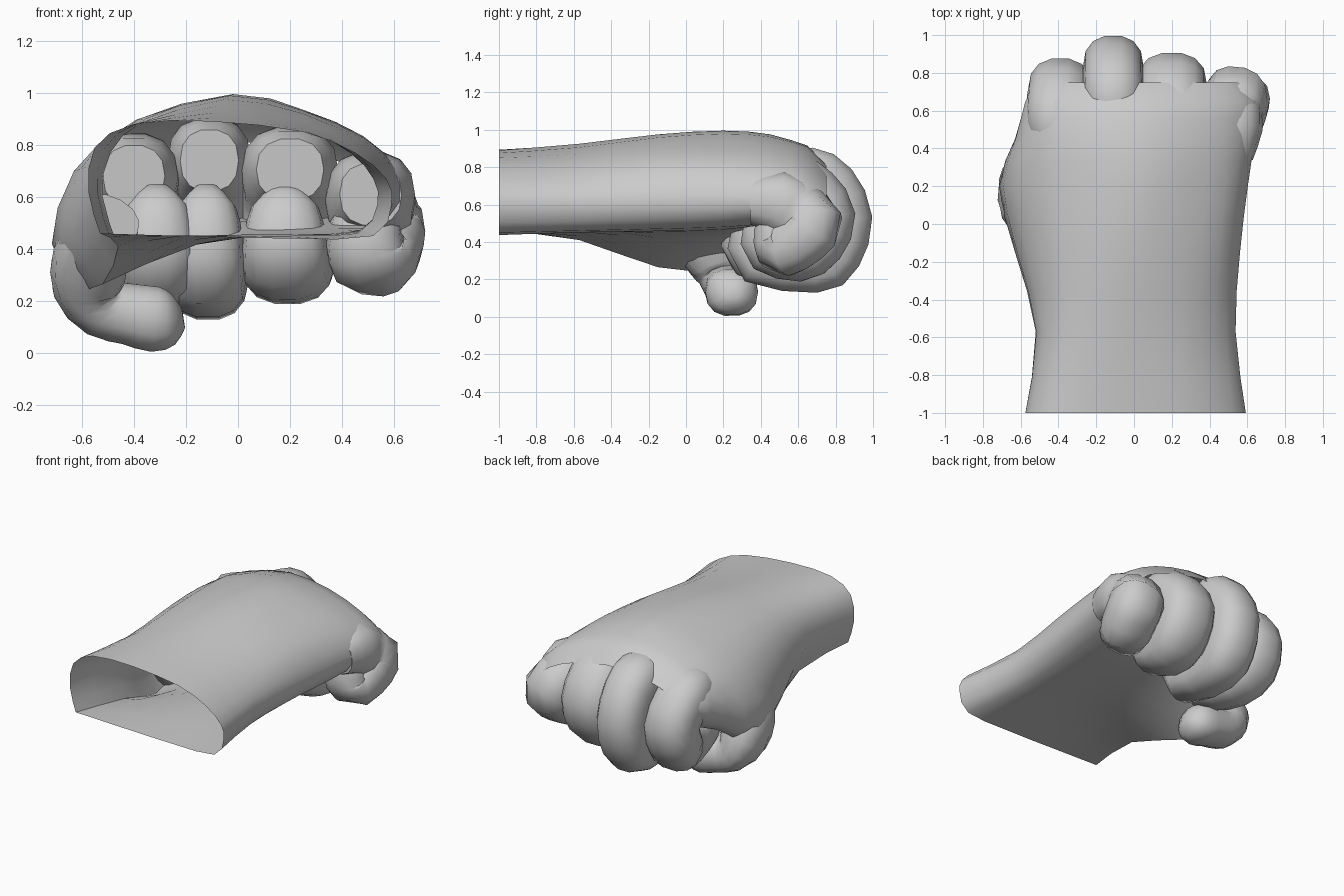
import bpy, bmesh, math
from mathutils import Vector

if "Cube" in bpy.data.objects:
    bpy.data.objects.remove(bpy.data.objects["Cube"])


def finish(name, bm, angle=60):
    bmesh.ops.recalc_face_normals(bm, faces=bm.faces)
    me = bpy.data.meshes.new(name)
    bm.to_mesh(me)
    bm.free()
    ob = bpy.data.objects.new(name, me)
    bpy.context.collection.objects.link(ob)
    bpy.ops.object.select_all(action='DESELECT')
    ob.select_set(True)
    bpy.context.view_layer.objects.active = ob
    bpy.ops.object.shade_smooth_by_angle(angle=math.radians(angle))
    return ob


def skin(bm, rings, caps):
    vs = [[bm.verts.new(p) for p in r] for r in rings]
    n = len(vs[0])
    for a, b in zip(vs, vs[1:]):
        for i in range(n):
            bm.faces.new((a[i], a[(i + 1) % n], b[(i + 1) % n], b[i]))
    if caps:
        bm.faces.new(vs[0])
        bm.faces.new(vs[-1])


def spline(pts, steps):
    # Catmull-Rom through vectors of any size
    out = []
    for i in range(len(pts) - 1):
        p0, p1, p2, p3 = (pts[max(i - 1, 0)], pts[i], pts[i + 1], pts[min(i + 2, len(pts) - 1)])
        for k in range(steps):
            t = k / steps
            out.append([0.5 * (2 * b + (c - a) * t + (2 * a - 5 * b + 4 * c - d) * t * t
                               + (3 * b - a - 3 * c + d) * t ** 3)
                        for a, b, c, d in zip(p0, p1, p2, p3)])
    return out + [list(pts[-1])]


def digit(name, path, side, sides=14):
    # path rows: x, y, z, half width along side axis, half thickness
    rows = spline(path, 2)
    side = Vector(side)
    rings = []
    for i, r in enumerate(rows):
        a, b = rows[max(i - 1, 0)], rows[min(i + 1, len(rows) - 1)]
        tan = (Vector(b[:3]) - Vector(a[:3])).normalized()
        nor = side.cross(tan).normalized()
        wid = tan.cross(nor).normalized()
        ring = []
        for k in range(sides):
            an = 2 * math.pi * k / sides
            c, s = math.cos(an), math.sin(an)
            c = math.copysign(abs(c) ** 0.85, c)
            s = math.copysign(abs(s) ** 0.85, s)
            ring.append(Vector(r[:3]) + wid * c * r[3] + nor * s * r[4])
        rings.append(ring)
    bm = bmesh.new()
    skin(bm, rings, True)
    return finish(name, bm)


# Hand and wrist shell: cross-sections (x, z) from left corner over the top
sections = [
    (-1.0, [(-.53, .46), (-.575, .62), (-.55, .79), (-.40, .88), (-.10, .89), (.25, .85),
            (.45, .77), (.57, .67), (.59, .57), (.52, .45), (.2, .44), (-.2, .45)]),
    (-.57, [(-.46, .41), (-.52, .60), (-.49, .77), (-.36, .89), (-.08, .925), (.25, .87),
            (.43, .77), (.52, .67), (.535, .57), (.46, .46), (.2, .455), (-.2, .45)]),
    (-.15, [(-.52, .265), (-.63, .45), (-.57, .72), (-.38, .90), (-.05, .975), (.25, .92),
            (.45, .82), (.54, .70), (.56, .58), (.47, .47), (.2, .455), (-.15, .42)]),
    (.20, [(-.62, .26), (-.715, .42), (-.63, .70), (-.40, .89), (-.02, .995), (.25, .935),
           (.48, .83), (.58, .71), (.60, .58), (.50, .48), (.2, .46), (-.2, .42)]),
    (.45, [(-.55, .42), (-.63, .52), (-.59, .72), (-.40, .88), (-.04, .975), (.25, .925),
           (.48, .83), (.61, .71), (.635, .58), (.50, .50), (.2, .50), (-.2, .48)]),
    (.65, [(-.50, .50), (-.57, .60), (-.55, .71), (-.38, .84), (-.06, .915), (.24, .88),
           (.48, .79), (.63, .68), (.65, .58), (.50, .53), (.2, .52), (-.2, .50)]),
]
rows = spline([[y] + [v for p in ring for v in p] for y, ring in sections], 2)
rings = []
for r in rows:
    ring = spline([(r[i], r[i + 1]) for i in range(1, 25, 2)] + [(r[1], r[2])], 2)[:-1]
    rings.append([Vector((x, r[0], z)) for x, z in ring])
# tuck the front rim inside the knuckles
rings.append([Vector((p.x * .88, .75, .55 + (p.z - .55) * .72)) for p in rings[-1]])
bm = bmesh.new()
skin(bm, rings, False)
finish("hand_and_wrist", bm)

# Curled fingers: x at knuckle / middle / tip, half width, reach y, top z, bottom z, tip y
fingers = [
    ("index_finger", -.40, -.39, -.31, .17, .88, .86, .15, .20),
    ("middle_finger", -.11, -.11, -.12, .16, 1.0, .92, .12, .24),
    ("ring_finger", .20, .20, .18, .185, .91, .885, .18, .30),
    ("little_finger", .51, .545, .49, .17, .84, .79, .21, .36),
]
for name, xa, xm, xt, w, yf, zt, zb, yt in fingers:
    digit(name, [
        (xa, yf - .50, zt - .18, w * .7, .12),
        (xa, yf - .35, zt - .18, w, .17),
        (xa, yf - .24, zt - .24, w, .17),
        (xm, yf - .165, (zt + zb) / 2, w, .165),
        (xm, yf - .21, zb + .22, w, .155),
        ((xm + xt) / 2, yf - .31, zb + .155, w * .95, .15),
        (xt, yt + .14, zb + .19, w * .9, .14),
        (xt, yt + .13, .45, w * .85, .13),
        (xt, yt + .15, .56, w * .7, .11),
        (xt, yt + .17, .64, w * .25, .04),
    ], (1, 0, 0))

# Thumb folded across beneath the fingers
digit("thumb", [
    (-.50, .00, .50, .15, .12),
    (-.56, .12, .38, .17, .15),
    (-.575, .20, .26, .16, .14),
    (-.52, .23, .175, .14, .12),
    (-.42, .24, .15, .14, .12),
    (-.32, .245, .13, .14, .128),
    (-.25, .25, .13, .11, .10),
    (-.21, .25, .135, .04, .04),
], (0, 1, 0))
